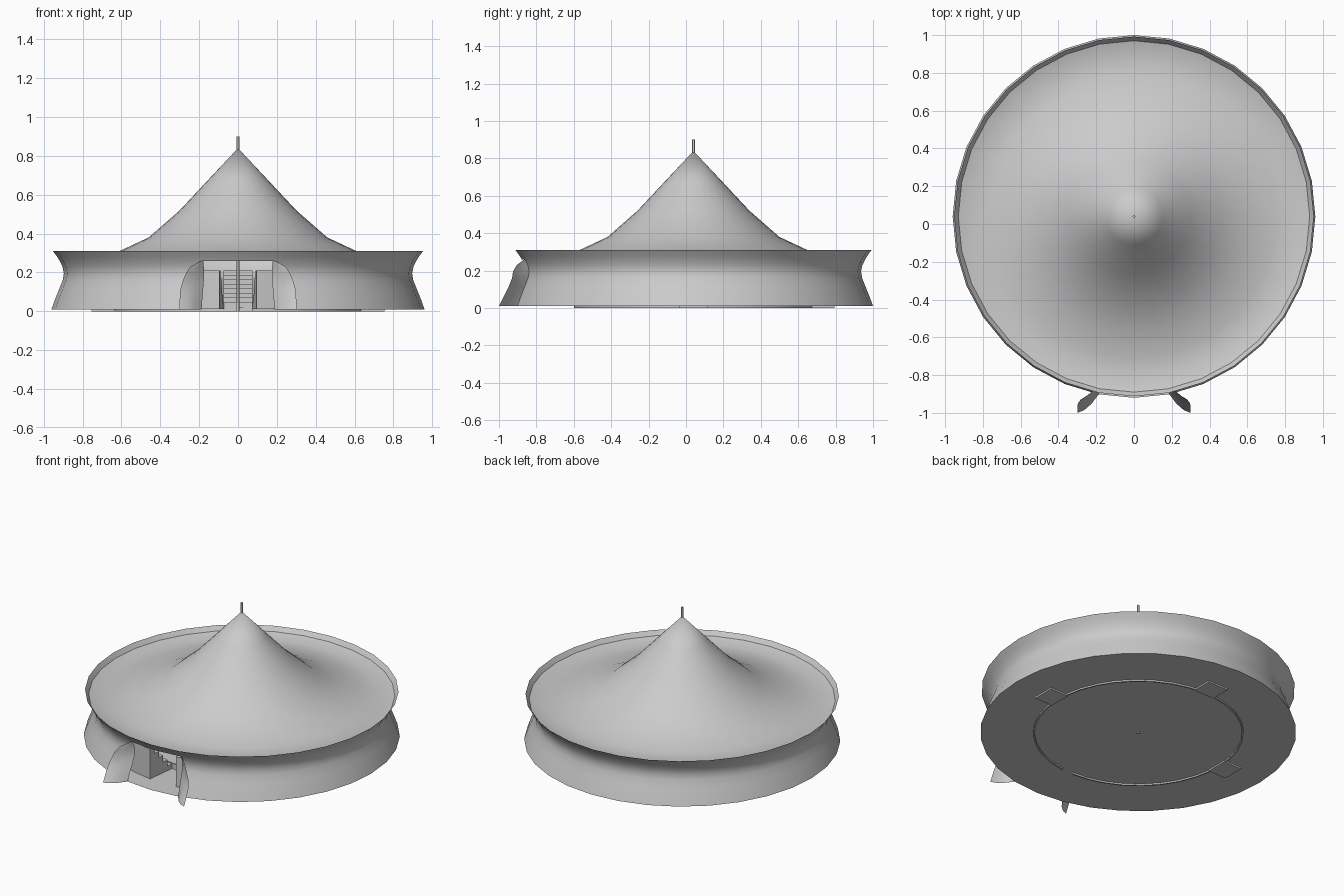
import bpy, bmesh, math
from mathutils import Vector

if "Cube" in bpy.data.objects:
    bpy.data.objects.remove(bpy.data.objects["Cube"])

CY = 0.04          # the tent's axis sits slightly behind the origin
SIDES = 32


def finish(name, bm, smooth=True, angle=50):
    bmesh.ops.remove_doubles(bm, verts=bm.verts, dist=1e-5)
    me = bpy.data.meshes.new(name)
    bm.to_mesh(me)
    bm.free()
    ob = bpy.data.objects.new(name, me)
    bpy.context.collection.objects.link(ob)
    if smooth:
        bpy.context.view_layer.objects.active = ob
        ob.select_set(True)
        bpy.ops.object.shade_smooth_by_angle(angle=math.radians(angle))
        ob.select_set(False)
    return ob


def lathe(profile, a0=-90, a1=270, segs=SIDES, closed=False, skip=None):
    """Sweep (radius, height) points round the tent axis; closed gives a solid sector."""
    bm = bmesh.new()
    rows = []
    for i in range(segs + 1):
        a = math.radians(a0 + (a1 - a0) * i / segs)
        rows.append([bm.verts.new((r * math.cos(a), CY + r * math.sin(a), z)) for r, z in profile])
    n = len(profile)
    for i in range(segs):
        for j in range(n if closed else n - 1):
            if skip and skip(i, j):
                continue
            k = (j + 1) % n
            q = [rows[i][j], rows[i + 1][j], rows[i + 1][k], rows[i][k]]
            if profile[j][0] == 0:
                q = q[1:]
            elif profile[k][0] == 0:
                q = q[:3]
            bm.faces.new(q)
    if closed and a1 - a0 < 360:
        bm.faces.new(rows[0][::-1])
        bm.faces.new(rows[-1])
    bmesh.ops.remove_doubles(bm, verts=bm.verts, dist=1e-5)
    if closed:
        bmesh.ops.recalc_face_normals(bm, faces=bm.faces)
    return bm


def steps(r0, r1, z0, top, count):
    """Closed stair outline rising outward."""
    pts = [(r0, z0)]
    for i in range(count):
        z = top * (i + 1) / count
        pts += [(r0 + (r1 - r0) * i / count, z), (r0 + (r1 - r0) * (i + 1) / count, z)]
    return pts + [(r1, z0)]


# Canvas wall, with two bays left open below the header for the entrance
wall = [(0.96, 0.01), (0.942, 0.06), (0.922, 0.11), (0.902, 0.16), (0.896, 0.195),
        (0.903, 0.23), (0.918, 0.26), (0.93, 0.28), (0.952, 0.31)]
finish("tent_wall", lathe(wall, skip=lambda i, j: i in (0, SIDES - 1) and j < 6))

# Swept roof, dished just inside the raised rim
roof = [(0.93, 0.281), (0.86, 0.262), (0.75, 0.27), (0.61, 0.31), (0.46, 0.38), (0.30, 0.52),
        (0.15, 0.68), (0, 0.84)]
finish("tent_roof", lathe(roof))

# Floor
bm = bmesh.new()
ring = [bm.verts.new((0.96 * math.cos(math.tau * i / SIDES), CY + 0.96 * math.sin(math.tau * i / SIDES), 0.01))
        for i in range(SIDES)]
bm.faces.new(ring)
finish("tent_floor", bm, smooth=False)

# Centre pole
finish("centre_pole", lathe([(0, 0), (0.007, 0), (0.007, 0.9), (0, 0.9)], segs=10))

# Four seating banks with a curb, separated by aisles
for k in range(4):
    a = -90 + 90 * k
    finish(f"seating_bank_{k}",
           lathe(steps(0.64, 0.84, 0.011, 0.21, 5), a + 6.5, a + 83.5, 8, closed=True), angle=20)
    finish(f"seating_curb_{k}",
           lathe([(0.63, 0), (0.64, 0), (0.64, 0.045), (0.63, 0.045)], a + 6.5, a + 89.5, 8, closed=True), angle=20)

# Aisle stairs at the right, back and left; the front aisle stays open
for name, a in (("right", 0), ("back", 90), ("left", 180)):
    bm = bmesh.new()
    out = Vector((math.cos(math.radians(a)), math.sin(math.radians(a)), 0))
    side = Vector((-out.y, out.x, 0))
    outline = steps(0.62, 0.755, 0, 0.21, 9)
    rows = [[bm.verts.new(Vector((0, CY, z)) + out * r + side * s) for r, z in outline] for s in (-0.075, 0.075)]
    n = len(outline)
    for j in range(n):
        bm.faces.new((rows[0][j], rows[0][(j + 1) % n], rows[1][(j + 1) % n], rows[1][j]))
    bm.faces.new(rows[0])
    bm.faces.new(rows[1][::-1])
    bmesh.ops.recalc_face_normals(bm, faces=bm.faces)
    finish(f"aisle_stairs_{name}", bm, smooth=False)

# Entrance flaps folded outward from each side of the opening
flap_edge = [(0.30, -1.0, 0.01), (0.30, -0.975, 0.06), (0.297, -0.95, 0.11), (0.283, -0.93, 0.16),
             (0.268, -0.925, 0.195), (0.245, -0.905, 0.23), (0.19, -0.865, 0.26)]
for name, s in (("right", 1), ("left", -1)):
    bm = bmesh.new()
    rows = []
    for (r, z), e in zip(wall, flap_edge):
        t = math.radians(11.25)
        hinge = Vector((r * math.sin(t), CY - r * math.cos(t), z))
        end = Vector(e)
        row = []
        for f in (0, 0.33, 0.67, 1):
            p = hinge.lerp(end, f)
            p.y -= 0.02 * math.sin(math.pi * f) * (0.26 - z) / 0.25
            row.append(bm.verts.new((s * p.x, p.y, p.z)))
        rows.append(row)
    for a, b in zip(rows, rows[1:]):
        for j in range(3):
            bm.faces.new((a[j], a[j + 1], b[j + 1], b[j])[::s])
    finish(f"entrance_flap_{name}", bm)
